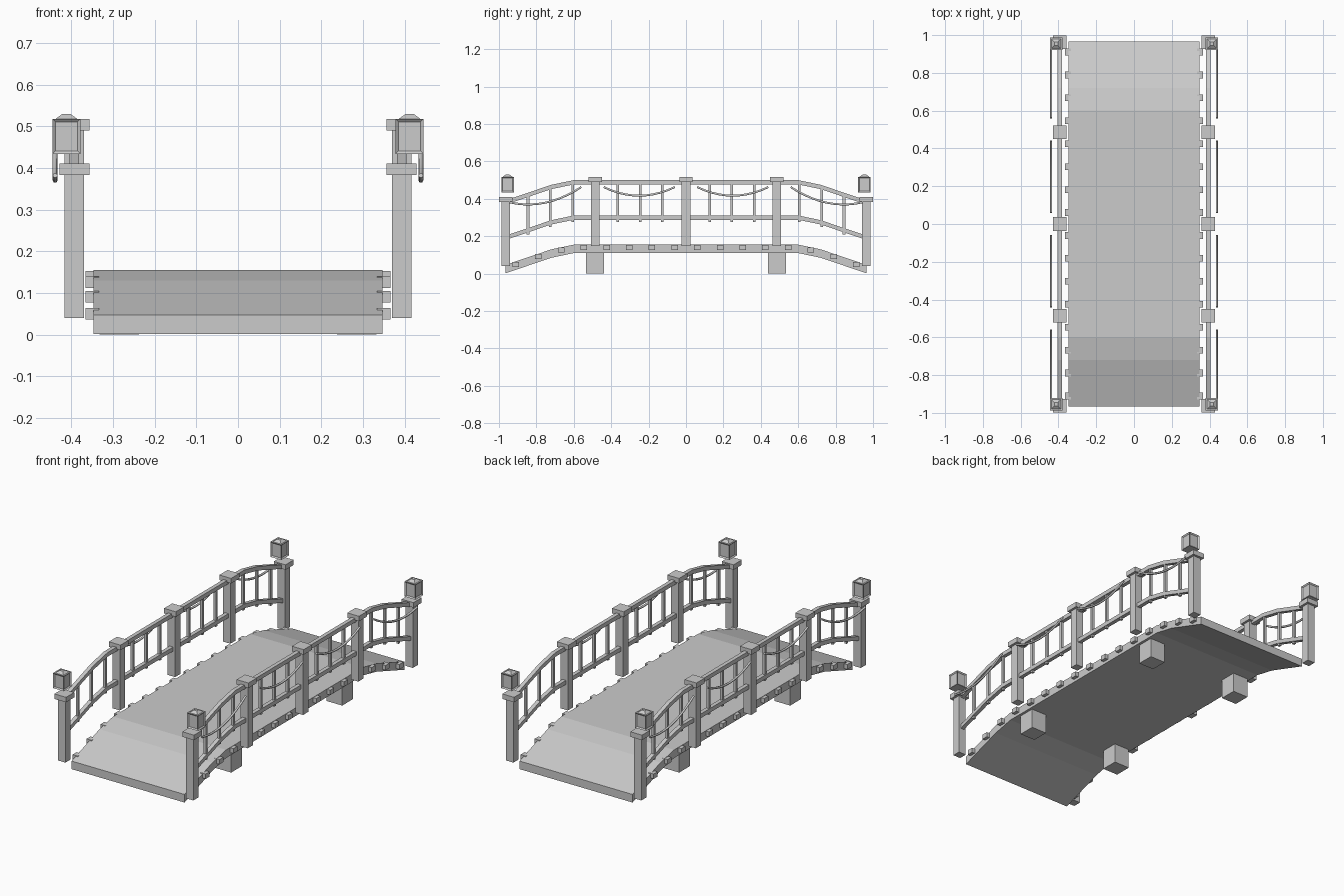
import bpy
import bmesh
from mathutils import Matrix, Vector

old = bpy.data.objects.get("Cube")
if old:
    bpy.data.objects.remove(old, do_unlink=True)

grey = bpy.data.materials.new("stone grey")
grey.use_nodes = True
COLOUR = (0.6, 0.6, 0.6, 1)
grey.diffuse_color = COLOUR
grey.node_tree.nodes["Principled BSDF"].inputs["Base Color"].default_value = COLOUR

RAIL_X = 0.393
END = 0.965


def finish(bm, name):
    bmesh.ops.recalc_face_normals(bm, faces=bm.faces)
    mesh = bpy.data.meshes.new(name)
    bm.to_mesh(mesh)
    bm.free()
    mesh.materials.append(grey)
    obj = bpy.data.objects.new(name, mesh)
    bpy.context.collection.objects.link(obj)
    return obj


def add_box(bm, centre, size):
    matrix = Matrix.Translation(centre) @ Matrix.Diagonal((*size, 1))
    return bmesh.ops.create_cube(bm, size=1, matrix=matrix)["verts"]


def box(name, x, y, z0, z1, wx, wy):
    bm = bmesh.new()
    add_box(bm, (x, y, (z0 + z1) / 2), (wx, wy, z1 - z0))
    return finish(bm, name)


def drop(y):
    """How far the arched bridge falls below its level middle at y."""
    y = abs(y)
    if y < 0.6:
        return 0
    if y < 0.72:
        return 0.025 * (y - 0.6) / 0.12
    return 0.025 + 0.083 * (y - 0.72) / (END - 0.72)


def arched_strip(name, x, width, top, thickness, end):
    """A bar that follows the arch of the bridge."""
    ys = (-end, -0.72, -0.6, 0.6, 0.72, end)
    outline = [(y, top - drop(y)) for y in ys]
    outline += [(y, top - thickness - drop(y)) for y in reversed(ys)]
    bm = bmesh.new()
    verts = [bm.verts.new((x - width / 2, y, z)) for y, z in outline]
    face = bm.faces.new(verts)
    new = bmesh.ops.extrude_face_region(bm, geom=[face])["geom"]
    moved = [v for v in new if isinstance(v, bmesh.types.BMVert)]
    bmesh.ops.translate(bm, verts=moved, vec=(width, 0, 0))
    return finish(bm, name)


def rope(name, x, start, stop, sag):
    """A round rope hanging between two (y, z) points."""
    curve = bpy.data.curves.new(name, "CURVE")
    curve.dimensions = "3D"
    curve.bevel_depth = 0.006
    curve.bevel_resolution = 1
    curve.use_fill_caps = True
    spline = curve.splines.new("POLY")
    steps = 10
    spline.points.add(steps)
    for i, point in enumerate(spline.points):
        t = i / steps
        y, z = Vector(start).lerp(Vector(stop), t)
        point.co = (x, y, z - 4 * sag * t * (1 - t), 1)
    helper = bpy.data.objects.new(name + "_path", curve)
    bpy.context.collection.objects.link(helper)
    graph = bpy.context.evaluated_depsgraph_get()
    mesh = bpy.data.meshes.new_from_object(helper.evaluated_get(graph))
    bpy.data.objects.remove(helper, do_unlink=True)
    mesh.materials.clear()
    mesh.materials.append(grey)
    mesh.shade_smooth()
    obj = bpy.data.objects.new(name, mesh)
    bpy.context.collection.objects.link(obj)


def lantern(name, x, y):
    """A square lantern with recessed panes and a blunt pyramid roof."""
    bm = bmesh.new()
    add_box(bm, (x, y, 0.476), (0.067, 0.067, 0.084))
    bm.normal_update()
    sides = [f for f in bm.faces if abs(f.normal.z) < 0.5]
    bmesh.ops.inset_individual(bm, faces=sides, thickness=0.01, depth=-0.006)
    roof = add_box(bm, (x, y, 0.5235), (0.054, 0.054, 0.013))
    for v in roof:
        if v.co.z > 0.5235:
            v.co.x = x + (v.co.x - x) * 0.35
            v.co.y = y + (v.co.y - y) * 0.35
    finish(bm, name)


# Arched walkway
arched_strip("deck", 0, 0.694, 0.155, 0.045, END)

for side, label in ((1, "left"), (-1, "right")):
    x = side * RAIL_X

    # Beam ends along the deck edge
    for i in range(16):
        y = (i - 7.5) * 0.1214
        z = 0.153 - drop(y)
        box(f"beam_end_{label}", side * 0.35, y, z - 0.027, z, 0.032, 0.035)

    # Handrail and lower rail
    arched_strip(f"handrail_{label}", x, 0.022, 0.5, 0.023, 0.95)
    arched_strip(f"lower_rail_{label}", x, 0.022, 0.311, 0.023, 0.95)

    # Posts with caps
    for y in (-0.963, -0.485, 0, 0.485, 0.963):
        lift = -0.107 if abs(y) > 0.9 else 0
        box(f"post_{label}", x, y, 0.147 + lift, 0.492 + lift, 0.046, 0.046)
        box(f"post_cap_{label}", x, y, 0.49 + lift, 0.518 + lift, 0.072, 0.072)

    for end in (-1, 1):
        # Balusters
        for y in (0.127, 0.245, 0.364, 0.605, 0.726, 0.845):
            low = 0.276 - drop(y)
            box(f"baluster_{label}", x, end * y, low, 0.49 - drop(y), 0.014, 0.014)

        # Hanging ropes on the outside
        rx = side * 0.439
        rope(f"rope_{label}", rx, (end * 0.06, 0.463), (end * 0.44, 0.463), 0.046)
        rope(f"rope_end_{label}", rx, (end * 0.945, 0.382), (end * 0.56, 0.463), 0.043)

        # Lanterns and supports
        lantern(f"lantern_{label}", side * 0.412, end * 0.954)
        box(f"pier_{label}", side * 0.285, end * 0.487, 0, 0.13, 0.095, 0.095)
